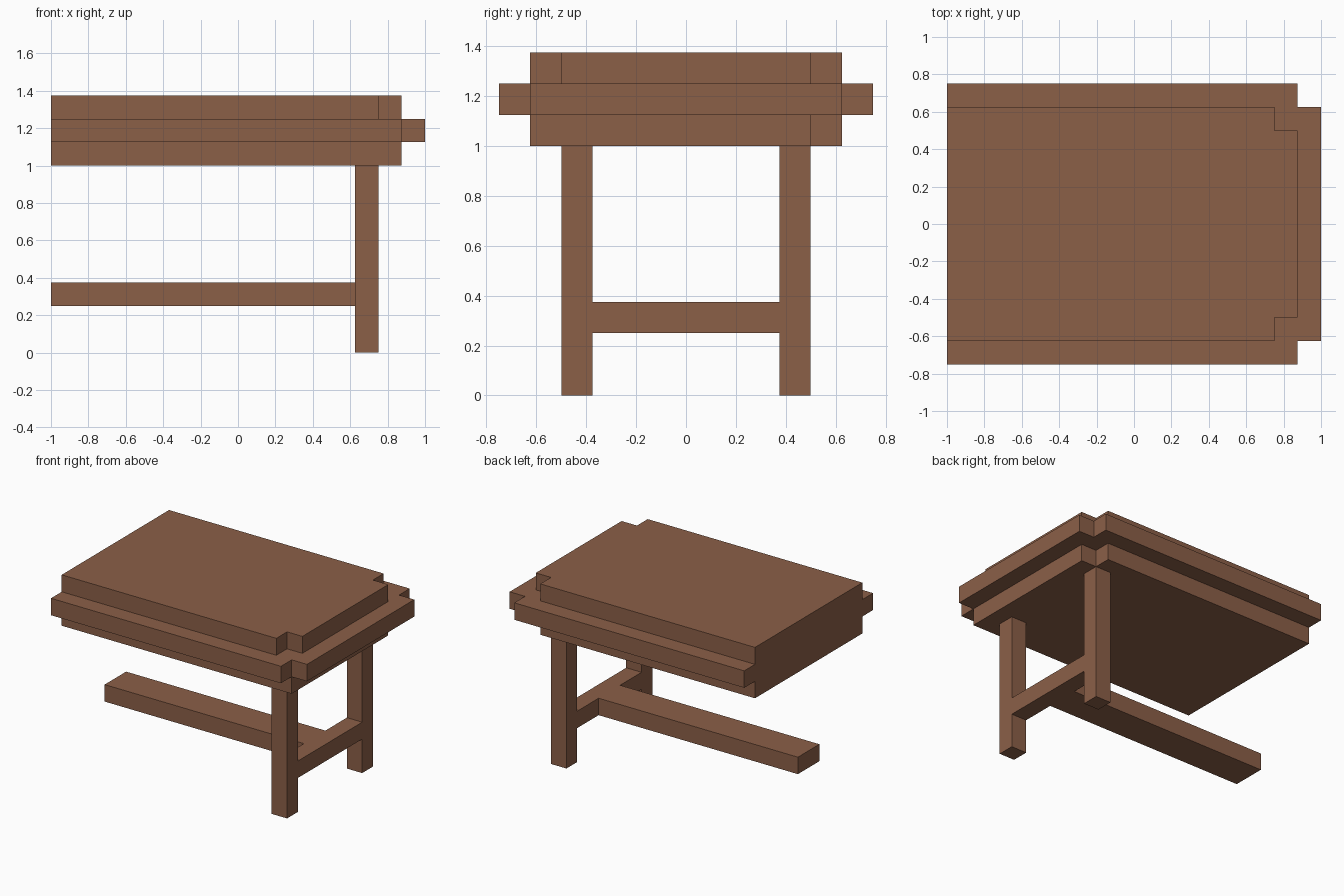
import bpy
import bmesh

cube = bpy.data.objects.get("Cube")
if cube:
    bpy.data.objects.remove(cube, do_unlink=True)

wood = bpy.data.materials.new("brown wood")
wood.use_nodes = True
wood.diffuse_color = (0.26, 0.115, 0.064, 1)
bsdf = next(n for n in wood.node_tree.nodes if n.type == 'BSDF_PRINCIPLED')
bsdf.inputs["Base Color"].default_value = wood.diffuse_color
bsdf.inputs["Roughness"].default_value = 0.8

U = 0.125  # beam thickness, also the step between slabs


def prism(name, outline, z0, z1):
    """Extrude a flat outline upward from z0 to z1."""
    bm = bmesh.new()
    face = bm.faces.new([bm.verts.new((x, y, z0)) for x, y in outline])
    ext = bmesh.ops.extrude_face_region(bm, geom=[face])
    verts = [v for v in ext["geom"] if isinstance(v, bmesh.types.BMVert)]
    bmesh.ops.translate(bm, verts=verts, vec=(0, 0, z1 - z0))
    bmesh.ops.recalc_face_normals(bm, faces=bm.faces)
    mesh = bpy.data.meshes.new(name)
    bm.to_mesh(mesh)
    bm.free()
    mesh.materials.append(wood)
    obj = bpy.data.objects.new(name, mesh)
    bpy.context.collection.objects.link(obj)
    return obj


def box(name, x0, x1, y0, y1, z0, z1):
    return prism(name, [(x0, y0), (x1, y0), (x1, y1), (x0, y1)], z0, z1)


def slab(name, x1, y1, z0, front_notch=True):
    """Table-top layer, flat at -x, with square notches at the +x corners."""
    front = [(x1 - U, -y1), (x1 - U, -y1 + U), (x1, -y1 + U)] if front_notch else [(x1, -y1)]
    back = [(x1, y1 - U), (x1 - U, y1 - U), (x1 - U, y1)]
    return prism(name, [(-1, -y1)] + front + back + [(-1, y1)], z0, z0 + U)


# Stepped table top; the under slab is notched at the back corner only
slab("under_slab", 0.875, 0.625, 1.0, front_notch=False)
slab("rim_slab", 1.0, 0.75, 1.125)
slab("top_slab", 0.875, 0.625, 1.25)

# Legs
for name, y in (("front_leg", -0.5), ("back_leg", 0.375)):
    box(name, 0.625, 0.75, y, y + U, 0, 1.0)

# Stretchers forming a T between the legs
box("cross_stretcher", 0.625, 0.75, -0.375, 0.375, 0.25, 0.375)
box("long_stretcher", -1.0, 0.625, -0.125, 0.125, 0.25, 0.375)
